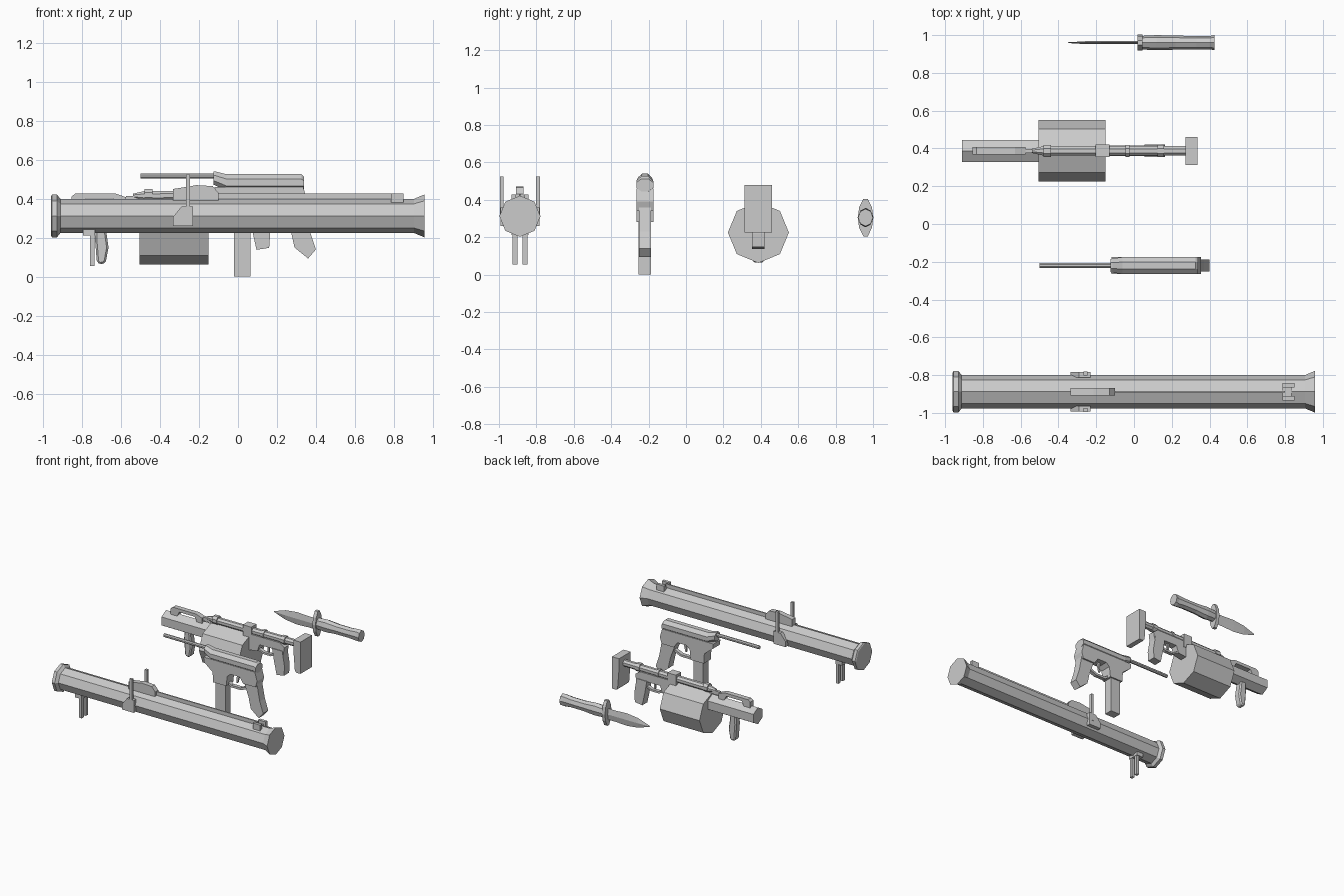
import bpy, bmesh
from math import cos, sin, pi


def finish(bm, name):
    bmesh.ops.recalc_face_normals(bm, faces=bm.faces)
    me = bpy.data.meshes.new(name)
    bm.to_mesh(me)
    bm.free()
    ob = bpy.data.objects.new(name, me)
    bpy.context.collection.objects.link(ob)
    return ob


def prism(name, pts, y, w, bevel=0):
    """Side profile (x, z) extruded to width w around y."""
    bm = bmesh.new()
    a = [bm.verts.new((x, y - w / 2, z)) for x, z in pts]
    b = [bm.verts.new((x, y + w / 2, z)) for x, z in pts]
    bm.faces.new(a)
    bm.faces.new(b)
    for i in range(len(pts)):
        j = (i + 1) % len(pts)
        bm.faces.new((a[i], a[j], b[j], b[i]))
    ob = finish(bm, name)
    if bevel:
        m = ob.modifiers.new("bevel", "BEVEL")
        m.width, m.segments, m.limit_method = bevel, 1, "ANGLE"
    return ob


def box(name, x0, x1, y0, y1, z0, z1):
    return prism(name, [(x0, z0), (x1, z0), (x1, z1), (x0, z1)], (y0 + y1) / 2, y1 - y0)


def loft(name, rings, n, y, phase=0.0):
    """Rings of n sides along x: (x, half width, half height, centre z)."""
    bm = bmesh.new()
    loops = [[bm.verts.new((x, y + ry * cos(2 * pi * k / n + phase),
                            zc + rz * sin(2 * pi * k / n + phase))) for k in range(n)]
             for x, ry, rz, zc in rings]
    for a, b in zip(loops, loops[1:]):
        for k in range(n):
            bm.faces.new((a[k], a[(k + 1) % n], b[(k + 1) % n], b[k]))
    bm.faces.new(loops[0])
    bm.faces.new(loops[-1])
    return finish(bm, name)


# ---- Long shoulder tube ----
Y, Z = -0.888, 0.312
loft("tube_body", [(x, r, r, Z) for x, r in
     [(-.96, .10), (-.955, .11), (-.93, .11), (-.912, .088), (.905, .088), (.957, .11)]], 8, Y)
prism("tube_top_housing", [(-.335, .38), (-.335, .45), (-.24, .465), (-.215, .47),
      (-.13, .465), (-.10, .43), (-.10, .38)], Y, .04)
box("tube_top_rib", -.11, .80, Y - .005, Y + .005, .385, .428)
for s in (-1, 1):
    side = "left" if s > 0 else "right"
    prism("tube_bracket_" + side, [(-.335, .26), (-.335, .305), (-.29, .36), (-.23, .36),
          (-.23, .26)], Y + s * .09, .03)
    box("tube_upright_" + side, -.268, -.246, Y + s * .097 - .01, Y + s * .097 + .01, .30, .525)
    box("tube_leg_" + side, -.76, -.738, Y + s * .027 - .013, Y + s * .027 + .013, .055, .25)
    box("tube_rear_sight_" + side, .785, .85, Y + s * .034 - .012, Y + s * .034 + .012, .355, .428)
box("tube_leg_mount", -.795, -.735, Y - .045, Y + .045, .212, .25)
box("tube_rear_sight_base", .785, .835, Y - .04, Y + .04, .375, .405)

# ---- Compact gun ----
Y = -.22
loft("compact_barrel", [(-.5, .014, .014, .517), (-.11, .014, .014, .517)], 8, Y, pi / 8)
f = 1 / cos(pi / 8)
loft("compact_receiver", [(-.125, .035 * f, .034 * f, .506), (-.115, .037 * f, .036 * f, .504),
     (-.06, .045 * f, .042 * f, .484), (.325, .045 * f, .042 * f, .484),
     (.34, .045 * f, .034 * f, .478)], 8, Y, pi / 8)
prism("compact_body", [(-.12, .46), (-.115, .42), (-.04, .36), (-.035, .28), (.08, .28),
      (.09, .36), (.12, .385), (.20, .385), (.23, .34), (.34, .34), (.355, .39),
      (.335, .46)], Y, .09)
box("compact_magazine", -.02, .065, Y - .034, Y + .034, 0, .30)
prism("compact_grip", [(.225, .36), (.27, .24), (.29, .15), (.36, .093), (.40, .14),
      (.37, .23), (.345, .36)], Y, .065)
prism("compact_trigger_guard", [(.07, .29), (.10, .265), (.19, .265), (.25, .29), (.25, .31),
      (.185, .282), (.105, .282), (.07, .31)], Y, .03)
prism("compact_trigger", [(.15, .39), (.145, .31), (.155, .31), (.175, .39)], Y, .014)

# ---- Drum launcher ----
Y = .387
loft("drum_barrel", [(-.91, .067, .067, .31), (-.48, .067, .067, .31)], 6, Y, pi / 2)
loft("drum_cylinder", [(-.505, .163, .163, .225), (-.152, .163, .163, .225)], 8, Y)
prism("drum_carry_sight", [(-.855, .36), (-.855, .412), (-.835, .427), (-.63, .427),
      (-.575, .408), (-.575, .36), (-.62, .36), (-.64, .402), (-.78, .402), (-.80, .36)], Y, .04)
box("drum_front_link", -.575, -.48, Y - .011, Y + .011, .385, .415)
loft("drum_stock_rod", [(-.54, .012, .012, .415), (-.48, .027, .027, .415),
     (.29, .027, .027, .42)], 8, Y, pi / 8)
for i, (x0, x1) in enumerate([(-.48, -.44), (-.045, -.025), (.125, .16)]):
    loft(f"drum_stock_ring_{i}", [(x0, .034, .034, .42), (x1, .034, .034, .42)], 8, Y, pi / 8)
box("drum_hinge_block", -.205, -.13, Y - .033, Y + .033, .35, .46)
prism("drum_receiver", [(-.16, .40), (-.16, .27), (-.08, .28), (-.06, .335), (.06, .335),
      (.08, .31), (.15, .31), (.16, .37), (.12, .40)], Y, .056)
prism("drum_grip", [(.055, .34), (.07, .25), (.095, .138), (.16, .148), (.165, .22),
      (.145, .34)], Y, .066)
prism("drum_trigger_guard", [(-.09, .285), (-.04, .262), (.03, .262), (.075, .285), (.075, .30),
      (.025, .277), (-.035, .277), (-.09, .30)], Y, .028)
box("drum_trigger", -.005, .01, Y - .007, Y + .007, .285, .345)
prism("drum_butt_plate", [(.272, .40), (.285, .24), (.295, .225), (.335, .225), (.335, .48),
      (.272, .48)], Y, .147)
prism("drum_front_grip", [(-.73, .27), (-.735, .20), (-.725, .075), (-.71, .063), (-.68, .07),
      (-.665, .15), (-.675, .22), (-.68, .27)], Y, .06, .012)

# ---- Knife ----
Y, Z = .96, .305
bm = bmesh.new()
# diamond section blade
edge = [(.03, .045), (-.05, .045), (-.15, .05), (-.25, .038), (-.35, .004)]
loops = []
for x, h in edge:
    t = .008 if h > .01 else .002
    loops.append([bm.verts.new((x, Y + dy, Z - .01 + dz)) for dy, dz in
                  ((0, h), (t, 0), (0, -h), (-t, 0))])
for a, b in zip(loops, loops[1:]):
    for k in range(4):
        bm.faces.new((a[k], a[(k + 1) % 4], b[(k + 1) % 4], b[k]))
bm.faces.new(loops[0])
bm.faces.new(loops[-1])
finish(bm, "knife_blade")
# tapered cross guard
bm = bmesh.new()
rows = [(.10, .012), (.055, .034), (0, .042), (-.055, .034), (-.10, .012)]
loops = [[bm.verts.new((x, Y + s * w, Z + h)) for x, s in
          ((.018, -1), (.018, 1), (.045, 1), (.045, -1))] for h, w in rows]
for a, b in zip(loops, loops[1:]):
    for k in range(4):
        bm.faces.new((a[k], a[(k + 1) % 4], b[(k + 1) % 4], b[k]))
bm.faces.new(loops[0])
bm.faces.new(loops[-1])
finish(bm, "knife_guard")
loft("knife_handle", [(.04, .036, .045, Z), (.12, .04, .052, Z), (.22, .037, .042, Z),
     (.33, .036, .042, Z), (.40, .035, .05, Z), (.425, .04, .046, Z)], 8, Y)
